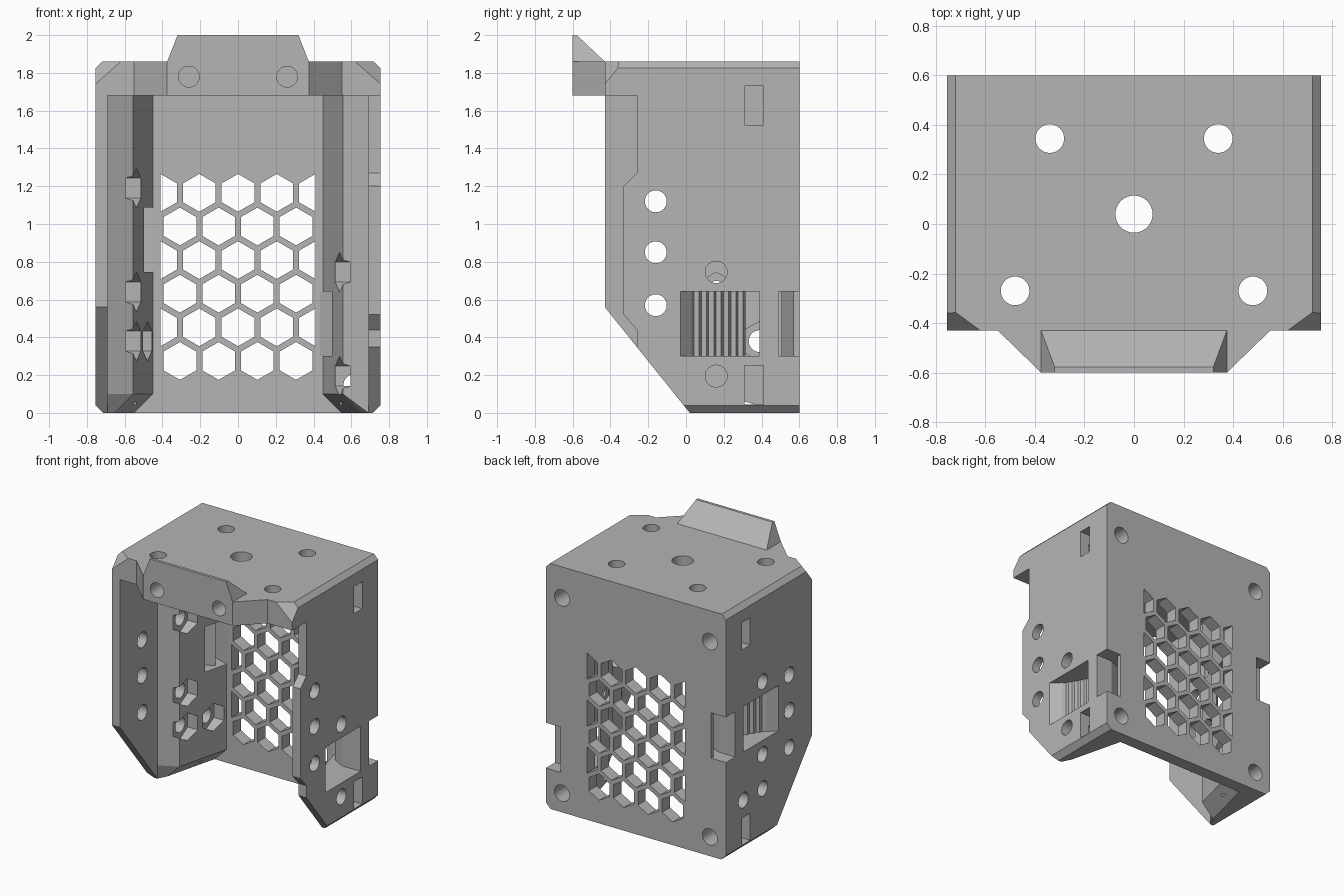
import bpy, bmesh, math
from mathutils import Vector

cube = bpy.data.objects.get("Cube")
if cube:
    bpy.data.objects.remove(cube, do_unlink=True)

grey = bpy.data.materials.new("matte_grey")
grey.use_nodes = True
colour = (0.46, 0.46, 0.46, 1)
grey.diffuse_color = colour
grey.node_tree.nodes["Principled BSDF"].inputs["Base Color"].default_value = colour


def place(axis, a, b, d):
    """Map a 2D profile point and a depth to 3D."""
    return {"X": (d, a, b), "Y": (a, d, b), "Z": (a, b, d)}[axis]


def add_prism(bm, pts, axis, lo, hi, end=None):
    """Extrude a profile along an axis, optionally lofting to another profile."""
    low = [bm.verts.new(place(axis, *p, lo)) for p in pts]
    top = [bm.verts.new(place(axis, *p, hi)) for p in (end or pts)]
    bm.faces.new(low)
    bm.faces.new(top)
    n = len(pts)
    for i in range(n):
        j = (i + 1) % n
        bm.faces.new((low[i], low[j], top[j], top[i]))


def ring(a, b, r, sides=32, turn=0.0):
    step = math.tau / sides
    return [(a + r * math.cos(turn + i * step), b + r * math.sin(turn + i * step))
            for i in range(sides)]


def make(name, bm):
    bmesh.ops.recalc_face_normals(bm, faces=bm.faces)
    mesh = bpy.data.meshes.new(name)
    bm.to_mesh(mesh)
    bm.free()
    mesh.materials.append(grey)
    obj = bpy.data.objects.new(name, mesh)
    bpy.context.collection.objects.link(obj)
    return obj


def combine(target, bm, mode="DIFFERENCE"):
    """Apply a boolean with the solids in bm."""
    tool = make("cutter", bm)
    tool.hide_render = True
    mod = target.modifiers.new("cut", "BOOLEAN")
    mod.operation, mod.solver, mod.object = mode, "EXACT", tool
    bpy.ops.object.select_all(action="DESELECT")
    bpy.context.view_layer.objects.active = target
    target.select_set(True)
    bpy.ops.object.modifier_apply(modifier=mod.name)
    bpy.data.objects.remove(tool, do_unlink=True)


def cut(target, *prisms):
    bm = bmesh.new()
    for p in prisms:
        add_prism(bm, *p)
    combine(target, bm)


def mirrored(half):
    return half + [(-x, y) for x, y in reversed(half)]


W, H, BACK, FRONT, UNDER = 0.755, 1.86, 0.6, -0.43, 1.68

# Solid block with the front lip and chamfered outer edges
bm = bmesh.new()
add_prism(bm, mirrored([(W, BACK), (W, FRONT), (0.55, FRONT), (0.375, -0.6)]), "Z", 0, H)
for s in (1, -1):
    planes = [((s * W, 0, H - 0.035), (s, 0, 1)),
              ((s * W, 0, 0.04), (s, 0, -1)),
              ((s * 0.62, FRONT, H), (s * 0.84, -1.15, 0.95))]
    for co, no in planes:
        res = bmesh.ops.bisect_plane(bm, geom=bm.verts[:] + bm.edges[:] + bm.faces[:],
                                     plane_co=co, plane_no=Vector(no).normalized(),
                                     clear_outer=True)
        rim = [e for e in res["geom_cut"] if isinstance(e, bmesh.types.BMEdge)]
        bmesh.ops.contextual_create(bm, geom=rim)
housing = make("housing", bm)

# Side profile: space below the lip and the sloped lower front
cut(housing, ([(-0.8, UNDER), (FRONT, UNDER), (FRONT, 0.56), (0.02, 0), (0.02, -0.1),
               (-0.8, -0.1)], "X", -1, 1))

# Open cavity with thick rear posts
inner = [(0.69, -1), (0.69, 0.02), (0.555, 0.09), (0.45, 0.505)]
flare = [(0.69, -1), (0.69, 0.02), (0.655, 0.09), (0.55, 0.505)]
cut(housing, (mirrored(inner), "Z", -0.1, UNDER))
cut(housing, (mirrored(flare), "Z", 0, 0.1, mirrored(inner)))

# Stepped front edge of the left wall
cut(housing, ([(-0.8, UNDER), (-0.26, UNDER), (-0.26, 1.27), (-0.33, 1.2), (-0.33, 0.52),
               (-0.26, 0.44), (-0.26, 0.2), (-0.8, 0.2)], "X", 0.6, 1))

# Honeycomb vent in the back wall, with half cells at the ends of alternate rows
cells = []
pitch, rad = 0.205, 0.1
for row in range(6):
    z = 0.275 + row * 0.178
    if row % 2 == 0:
        centres = [(i - 1.5) * pitch for i in range(4)]
    else:
        centres = [(i - 1) * pitch for i in range(3)]
        for s in (1, -1):
            half = [(s * (2 * pitch - rad * math.cos(math.radians(a))),
                     z + rad * math.sin(math.radians(a))) for a in (-90, -30, 30, 90)]
            cells.append((half, "Y", 0.45, 0.7))
    cells += [(ring(x, z, rad, 6, math.pi / 6), "Y", 0.45, 0.7) for x in centres]
cut(housing, *cells)

# Top holes
cut(housing, (ring(0, 0.04, 0.075), "Z", 1.6, 2),
    *[(ring(s * x, y, 0.058), "Z", 1.6, 2)
      for s in (1, -1) for x, y in ((0.34, 0.345), (0.48, -0.27))])

# Lip holes and rear screw holes
rear = [(s * 0.62, z) for s in (1, -1) for z in (0.145, 1.625)]
cut(housing, *[(ring(s * 0.26, 1.78, 0.055), "Y", -0.7, -0.35) for s in (1, -1)],
    *[(ring(x, z, 0.062), "Y", 0.25, 0.7) for x, z in rear])

# Nut slots on both sides
cut(housing, *[([(0.31, z - 0.1), (0.41, z - 0.1), (0.41, z + 0.105), (0.31, z + 0.105)],
                "X", *sorted((s * 0.54, s * 0.9))) for s in (1, -1) for z in (0.145, 1.625)])

# Side screw holes, with hexagonal pockets on the inner faces
screws = {1: [(0.16, 0.745), (0.16, 0.195)],
          -1: [(0.16, 1.19), (0.16, 0.64), (0.16, 0.38), (0.39, 0.38)]}
for s, spots in screws.items():
    thin = [(-0.16, z) for z in (0.57, 0.85, 1.12)]
    cut(housing, *[(ring(y, z, 0.058), "X", *sorted((s * 0.4, s * 0.9)))
                   for y, z in spots + thin])
    for y, z in spots:
        face = 0.578 - 0.253 * y
        cut(housing, (ring(y, z, 0.105, 6, math.pi / 2), "X",
                      *sorted((s * 0.42, s * (face + 0.06)))))

# Ribbed strap channels: side window with stepped ribs, and a notch at the rear corner
ribs = []
for i in range(8):
    y, x = 0.03 + i * 0.039, 0.69 - i * 0.024
    ribs += [(x, y), (x - 0.024, y + 0.012)]
window = [(0.9, -0.03), (W, -0.03)] + ribs + [(0.48, 0.35), (0.42, 0.37), (0.42, 0.49),
                                              (0.6, 0.39), (0.9, 0.39)]
notch = [(0.9, 0.49), (0.9, 0.7), (0.63, 0.7), (0.63, 0.57), (0.42, 0.5), (0.42, 0.43),
         (0.52, 0.45), (0.62, 0.49)]
for s, z in ((1, 0.3), (-1, 0.745)):
    for shape in (window, notch):
        cut(housing, ([(s * x, y) for x, y in shape], "Z", z, z + 0.343))

# Wedge visor on the lip
bm = bmesh.new()
low = [(-0.375, -0.6), (0.375, -0.6), (0.375, FRONT), (-0.375, FRONT)]
high = [(-0.32, -0.6), (0.32, -0.6), (0.32, -0.578), (-0.32, -0.578)]
add_prism(bm, low, "Z", H, 2, high)
make("visor", bm)
